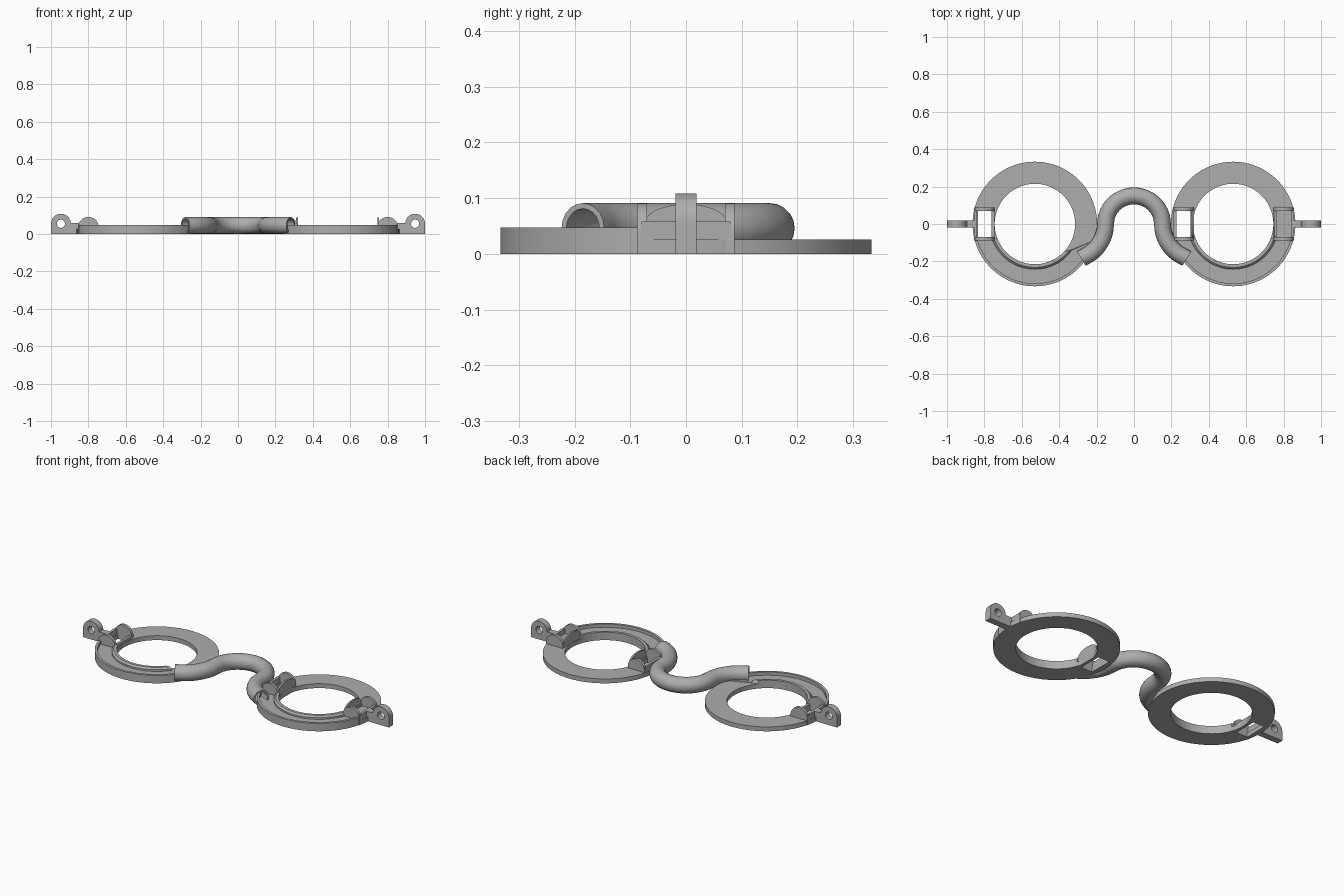
import bpy, bmesh, math
from mathutils import Vector

if "Cube" in bpy.data.objects:
    bpy.data.objects.remove(bpy.data.objects["Cube"])

gray = bpy.data.materials.new("light_gray")
gray.diffuse_color = (0.42, 0.42, 0.42, 1)
gray.use_nodes = True
gray.node_tree.nodes["Principled BSDF"].inputs["Base Color"].default_value = gray.diffuse_color


def finish(bm, name, smooth=True):
    bmesh.ops.recalc_face_normals(bm, faces=bm.faces)
    me = bpy.data.meshes.new(name)
    bm.to_mesh(me)
    bm.free()
    ob = bpy.data.objects.new(name, me)
    bpy.context.collection.objects.link(ob)
    me.materials.append(gray)
    if smooth:
        bpy.ops.object.select_all(action='DESELECT')
        ob.select_set(True)
        bpy.context.view_layer.objects.active = ob
        bpy.ops.object.shade_smooth_by_angle(angle=math.radians(30))
    return ob


def box(name, x0, x1, y0, y1, z0, z1):
    bm = bmesh.new()
    bmesh.ops.create_cube(bm, size=1)
    for v in bm.verts:
        v.co = ((x0 + x1) / 2 + v.co.x * (x1 - x0),
                (y0 + y1) / 2 + v.co.y * (y1 - y0),
                (z0 + z1) / 2 + v.co.z * (z1 - z0))
    return finish(bm, name, False)


def extrude_outline(name, pts, depth):
    """Extrude a closed outline of 3D points along a vector."""
    bm = bmesh.new()
    f = bm.faces.new([bm.verts.new(p) for p in pts])
    r = bmesh.ops.extrude_face_region(bm, geom=[f])
    bmesh.ops.translate(bm, vec=depth,
                        verts=[g for g in r['geom'] if isinstance(g, bmesh.types.BMVert)])
    return finish(bm, name)


def sweep(name, cx, profile, start, end, n):
    """Revolve an (r, z) profile; start and end give the angle for each r."""
    bm = bmesh.new()
    full = start is None
    rows = []
    for i in range(n if full else n + 1):
        row = []
        for r, z in profile:
            if full:
                a = math.tau * i / n
            else:
                a = start(r) + (end(r) - start(r)) * i / n
            row.append(bm.verts.new((cx + r * math.cos(a), r * math.sin(a), z)))
        rows.append(row)
    m = len(profile)
    for i in range(n):
        a, b = rows[i], rows[(i + 1) % len(rows)]
        for j in range(m):
            k = (j + 1) % m
            bm.faces.new((a[j], a[k], b[k], b[j]))
    if not full:
        bm.faces.new(rows[0])
        bm.faces.new(rows[-1])
    return finish(bm, name)


def cut(ob, cutter):
    mod = ob.modifiers.new("cut", 'BOOLEAN')
    mod.operation = 'DIFFERENCE'
    mod.solver = 'EXACT'
    mod.object = cutter
    bpy.context.view_layer.objects.active = ob
    bpy.ops.object.modifier_apply(modifier=mod.name)
    bpy.data.objects.remove(cutter)


CX, RI, RO = 0.53, 0.215, 0.333
BASE, TOP = 0.026, 0.047

# flat rings
flat = [(RI, 0), (RO, 0), (RO, BASE), (RI, BASE)]
left_ring = sweep("left_ring", -CX, flat, None, None, 96)
right_ring = sweep("right_ring", CX, flat, None, None, 96)

# raised front halves with a channel between an inner and an outer lip
channel = [(RI, BASE - .004), (RO, BASE - .004), (RO, TOP), (0.318, TOP), (0.318, BASE + .002),
           (0.242, BASE + .002), (0.242, 0.038), (0.232, TOP), (RI, TOP)]


def flat_left(r):
    return math.pi + math.asin(0.075 / r)


def flat_right(r):
    return math.tau - math.asin(0.075 / r)


def slanted(r):
    t = (r - RI) / (RO - RI)
    return math.tau - math.radians(42 - 28 * t)


sweep("left_channel", -CX, channel, flat_left, slanted, 48)
sweep("right_channel", CX, channel, flat_left, flat_right, 48)

# windows through the rings under two of the clips
cut(left_ring, box("cutter", -0.834, -0.76, -0.07, 0.07, -0.1, 0.2))
cut(right_ring, box("cutter", 0.228, 0.302, -0.07, 0.07, -0.1, 0.2))


def clip(name, cx, inner_side, plate, floor):
    # rounded end walls
    for s in (-1, 1):
        arc = [(cx + 0.055 * math.cos(math.pi * i / 20), s * 0.087,
                0.036 + 0.055 * math.sin(math.pi * i / 20)) for i in range(21)]
        pts = [(cx + 0.055, s * 0.087, 0.0)] + arc + [(cx - 0.055, s * 0.087, 0.0)]
        extrude_outline(name + "_end_wall", pts, Vector((0, -s * 0.017, 0)))
    # low side rails
    for s in (-1, 1):
        x = cx + s * 0.047
        box(name + "_rail", x - 0.008, x + 0.008, -0.08, 0.08, 0.0,
            0.04 if s == inner_side else 0.058)
    # arched plate on the lens side
    if plate:
        x = cx + inner_side * 0.055
        pts = [(x, 0.072 * math.cos(math.pi * i / 20),
                0.058 + 0.031 * math.sin(math.pi * i / 20)) for i in range(21)]
        pts = [(x, 0.072, 0.02)] + pts + [(x, -0.072, 0.02)]
        extrude_outline(name + "_plate", pts, Vector((-inner_side * 0.01, 0, 0)))
    if floor:
        box(name + "_floor", cx - 0.05, cx + 0.05, -0.08, 0.08, 0.002, 0.03)


clip("left_outer_clip", -0.80, 1, False, False)
clip("right_outer_clip", 0.80, -1, True, True)
clip("right_inner_clip", 0.265, 1, True, False)

# hinge ears with a pin hole, joined to the rings by short necks
for side, s in (("left", -1), ("right", 1)):
    ear_x = s * 0.947
    arc = [(ear_x + 0.053 * math.cos(math.pi * i / 24), 0.019,
            0.055 + 0.053 * math.sin(math.pi * i / 24)) for i in range(25)]
    pts = [(ear_x + 0.053, 0.019, 0)] + arc + [(ear_x - 0.053, 0.019, 0)]
    ear = extrude_outline(side + "_hinge_ear", pts, Vector((0, -0.038, 0)))
    bpy.ops.mesh.primitive_cylinder_add(vertices=32, radius=0.022, depth=0.2,
                                        location=(ear_x, 0, 0.055),
                                        rotation=(math.pi / 2, 0, 0))
    cut(ear, bpy.context.object)
    xs = sorted((s * 0.85, s * 0.90))
    box(side + "_hinge_neck", xs[0], xs[1], -0.019, 0.019, 0, 0.058)

# hollow nose bridge tube
half = [(0.152 * math.cos(math.pi / 2 * i / 6), 0.15 * math.sin(math.pi / 2 * i / 6))
        for i in range(7)]
half = [(0.282, -0.185), (0.222, -0.148), (0.18, -0.098), (0.158, -0.045)] + half
path = half + [(-x, y) for x, y in reversed(half[:-1])]
cu = bpy.data.curves.new("nose_bridge", 'CURVE')
cu.dimensions = '3D'
cu.bevel_depth = 0.045
cu.bevel_resolution = 8
cu.resolution_u = 6
sp = cu.splines.new('BEZIER')
sp.bezier_points.add(len(path) - 1)
for p, (x, y) in zip(sp.bezier_points, path):
    p.co = (x, y, 0.046)
    p.handle_left_type = p.handle_right_type = 'AUTO'
bridge = bpy.data.objects.new("nose_bridge", cu)
bpy.context.collection.objects.link(bridge)
cu.materials.append(gray)
bpy.ops.object.select_all(action='DESELECT')
bridge.select_set(True)
bpy.context.view_layer.objects.active = bridge
bpy.ops.object.convert(target='MESH')
bridge = bpy.context.object
shell = bridge.modifiers.new("shell", 'SOLIDIFY')
shell.thickness = 0.01
shell.offset = -1
bpy.ops.object.modifier_apply(modifier="shell")
bpy.ops.object.shade_smooth_by_angle(angle=math.radians(30))
